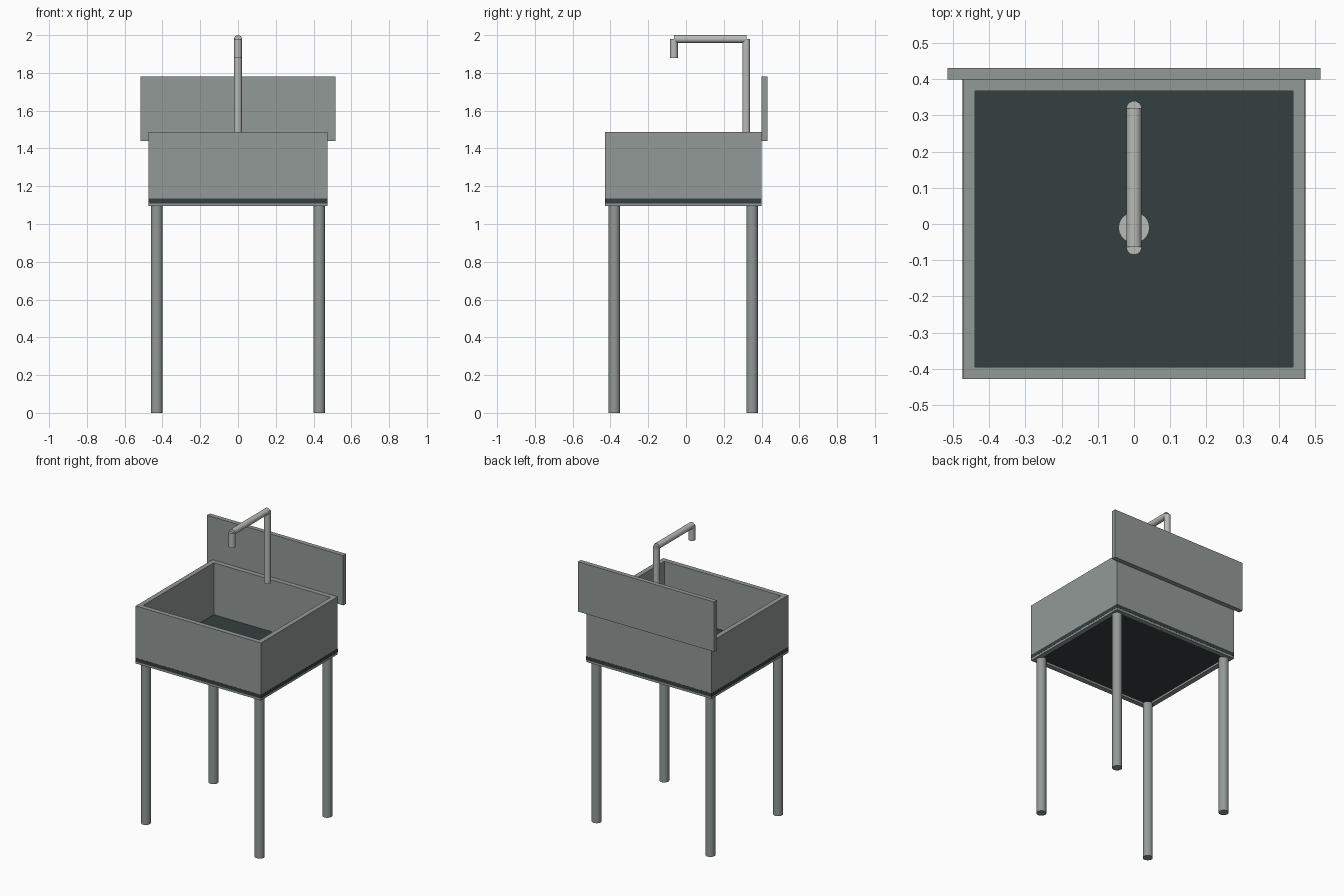
import bpy, bmesh, math
from mathutils import Vector

cube = bpy.data.objects.get("Cube")
if cube:
    bpy.data.objects.remove(cube, do_unlink=True)


def material(name, rgb):
    m = bpy.data.materials.new(name)
    m.use_nodes = True
    m.diffuse_color = (*rgb, 1)
    m.node_tree.nodes["Principled BSDF"].inputs["Base Color"].default_value = (*rgb, 1)
    return m


STEEL = material("grey_steel", (0.29, 0.32, 0.305))
DARK = material("dark_slate", (0.035, 0.05, 0.05))
CHROME = material("pale_metal", (0.48, 0.50, 0.47))


def finish(bm, name, mat):
    bmesh.ops.recalc_face_normals(bm, faces=bm.faces)
    mesh = bpy.data.meshes.new(name)
    bm.to_mesh(mesh)
    bm.free()
    mesh.materials.append(mat)
    obj = bpy.data.objects.new(name, mesh)
    bpy.context.collection.objects.link(obj)
    return obj


def box(name, lo, hi, mat):
    bm = bmesh.new()
    bmesh.ops.create_cube(bm, size=1)
    lo, hi = Vector(lo), Vector(hi)
    for v in bm.verts:
        v.co = (lo + hi) / 2 + v.co * (hi - lo)
    return finish(bm, name, mat)


def rod(name, start, end, radius, mat, sides=24):
    start, end = Vector(start), Vector(end)
    axis = end - start
    bm = bmesh.new()
    bmesh.ops.create_cone(bm, cap_ends=True, segments=sides, radius1=radius,
                          radius2=radius, depth=axis.length)
    turn = axis.to_track_quat('Z', 'Y')
    for v in bm.verts:
        v.co = (start + end) / 2 + turn @ v.co
    obj = finish(bm, name, mat)
    bpy.ops.object.select_all(action='DESELECT')
    obj.select_set(True)
    bpy.context.view_layer.objects.active = obj
    bpy.ops.object.shade_smooth_by_angle(angle=math.radians(40))
    return obj


# Basin walls: one open rectangular ring
X, FRONT, BACK = 0.473, -0.428, 0.40
WALL = 0.033
BOTTOM, RIM = 1.095, 1.488


def rectangle(bm, inset, z):
    x, f, b = X - inset, FRONT + inset, BACK - inset
    return [bm.verts.new((px, py, z)) for px, py in ((-x, f), (x, f), (x, b), (-x, b))]


bm = bmesh.new()
loops = [rectangle(bm, 0, BOTTOM), rectangle(bm, 0, RIM),
         rectangle(bm, WALL, RIM), rectangle(bm, WALL, BOTTOM)]
for k in range(4):
    a, b = loops[k], loops[(k + 1) % 4]
    for i in range(4):
        j = (i + 1) % 4
        bm.faces.new((a[i], a[j], b[j], b[i]))
finish(bm, "basin_walls", STEEL)

# Dark floor slab, its edge showing as a band around the walls
E = 0.0006
box("basin_floor", (-X - E, FRONT - E, 1.109), (X + E, BACK + E, 1.134), DARK)
rod("drain", (0, -0.01, 1.13), (0, -0.01, 1.14), 0.043, CHROME)

# Splash panel behind the basin
box("backsplash", (-0.515, BACK, 1.44), (0.515, 0.431, 1.78), STEEL)

# Four legs
for side, sx in (("right", -1), ("left", 1)):
    for end, y in (("front", -0.38), ("back", 0.35)):
        rod(f"{end}_{side}_leg", (sx * 0.43, y, 0), (sx * 0.43, y, 1.1), 0.031, STEEL)

# Tap: riser, arm and spout
R, TOP, RISER_Y, SPOUT_Y = 0.021, 1.979, 0.319, -0.064
rod("tap_riser", (0, RISER_Y, RIM), (0, RISER_Y, TOP), R, CHROME)
rod("tap_arm", (0, RISER_Y, TOP), (0, SPOUT_Y, TOP), R, CHROME)
rod("tap_spout", (0, SPOUT_Y, TOP), (0, SPOUT_Y, 1.88), R, CHROME)
